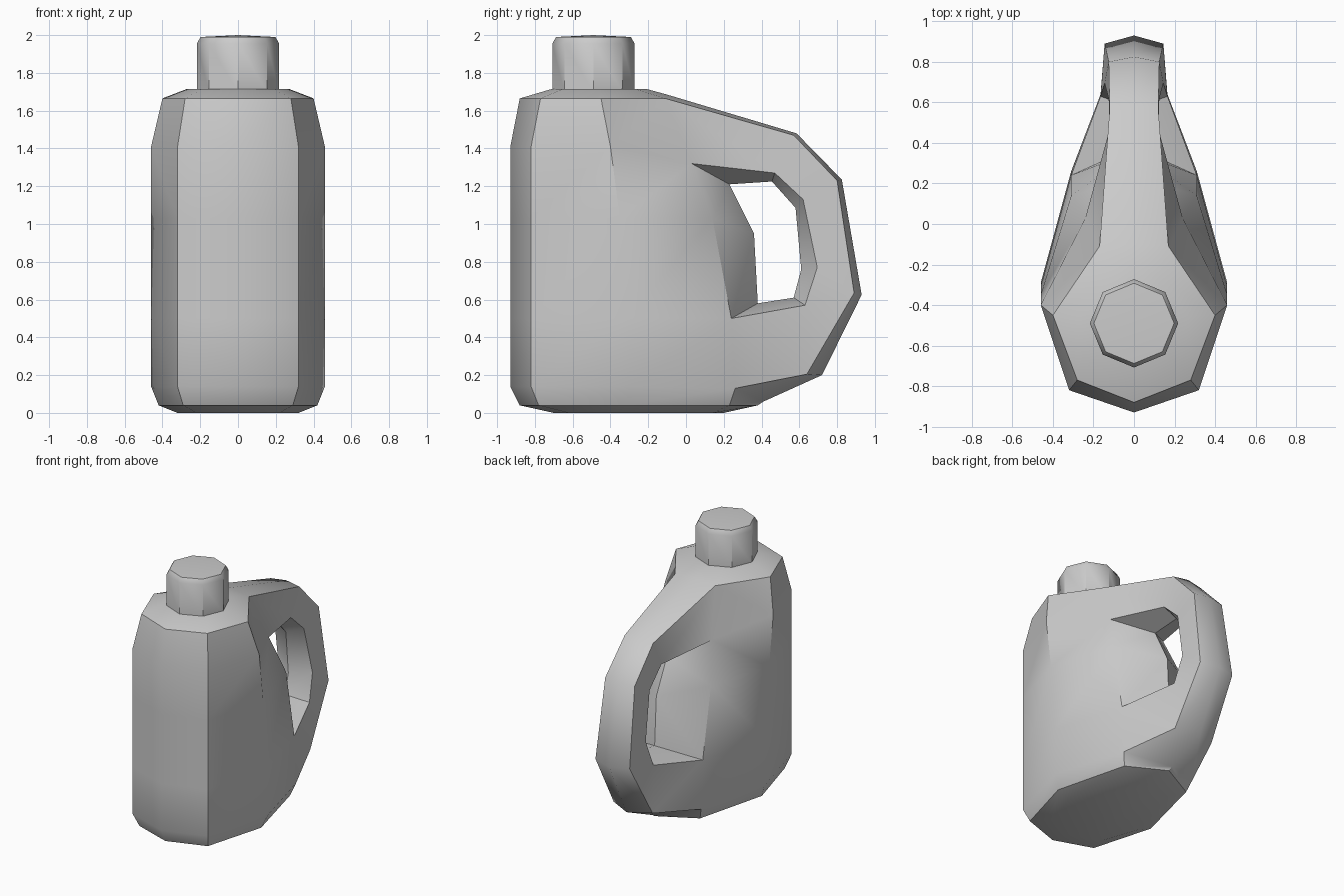
import bpy, bmesh
from math import radians, sin, cos, pi

if "Cube" in bpy.data.objects:
    bpy.data.objects.remove(bpy.data.objects["Cube"])


def finish(name, bm, angle):
    bmesh.ops.remove_doubles(bm, verts=bm.verts[:], dist=0.0005)
    bmesh.ops.recalc_face_normals(bm, faces=bm.faces[:])
    me = bpy.data.meshes.new(name)
    bm.to_mesh(me)
    bm.free()
    ob = bpy.data.objects.new(name, me)
    bpy.context.collection.objects.link(ob)
    bpy.ops.object.select_all(action='DESELECT')
    ob.select_set(True)
    bpy.context.view_layer.objects.active = ob
    bpy.ops.object.shade_smooth_by_angle(angle=radians(angle))


# Half cross-sections of the bottle, bottom to top:
# front z, front y, front corner x y, side x y, rear corner x y z, rear middle y z
sections = [
    (0.00, -0.70, 0.22, -0.62, 0.32, -0.33, 0.18, 0.14, 0.00, 0.20, 0.00),
    (0.04, -0.88, 0.29, -0.78, 0.42, -0.32, 0.28, 0.23, 0.04, 0.38, 0.04),
    (0.14, -0.93, 0.32, -0.82, 0.46, -0.29, 0.31, 0.26, 0.13, 0.41, 0.06),
    (0.50, -0.93, 0.32, -0.82, 0.46, -0.31, 0.31, 0.24, 0.50, 0.38, 0.58),
    (1.03, -0.93, 0.32, -0.82, 0.46, -0.35, 0.31, 0.14, 1.03, 0.36, 0.95),
    (1.41, -0.93, 0.32, -0.82, 0.46, -0.40, 0.24, 0.03, 1.32, 0.23, 1.21),
    (1.665, -0.88, 0.28, -0.77, 0.40, -0.45, 0.17, -0.11, 1.665, -0.10, 1.685),
    (1.715, -0.71, 0.19, -0.65, 0.27, -0.46, 0.13, -0.27, 1.715, -0.21, 1.715),
]
rings = [[(0, f, z), (ax, ay, z), (bx, by, z), (cx, cy, cz), (0, ky, kz)]
         for z, f, ax, ay, bx, by, cx, cy, cz, ky, kz in sections]

# Handle half-sections: half width, then y z of outer middle, outer side, inner side, inner middle
stations = [
    (0.12, 0.585, 1.48, 0.57, 1.47, 0.47, 1.27, 0.455, 1.225),
    (0.125, 0.825, 1.235, 0.80, 1.23, 0.62, 1.13, 0.58, 1.085),
    (0.145, 0.93, 0.625, 0.89, 0.635, 0.695, 0.77, 0.61, 0.76),
    (0.165, 0.72, 0.20, 0.64, 0.205, 0.63, 0.57, 0.57, 0.61),
]
handle = [[(0, a, b), (w, c, d), (w, e, f), (0, g, h)]
          for w, a, b, c, d, e, f, g, h in stations]
# The handle grows straight out of the open rear panels of the bottle
handle.insert(0, [rings[6][4], rings[6][3], rings[5][3], rings[5][4]])
handle.append([rings[2][4], rings[2][3], rings[3][3], rings[3][4]])

# Bottle body with handle, both halves welded into one skin
bm = bmesh.new()


def face(points, s):
    bm.faces.new([bm.verts.new((s * x, y, z)) for x, y, z in points])


for s in (1, -1):
    for i in range(len(rings) - 1):
        for j in range(4):
            if j == 3 and i in (2, 5):      # handle openings
                continue
            lo, hi = rings[i], rings[i + 1]
            face((lo[j], lo[j + 1], hi[j + 1], hi[j]), s)
    for p, q in zip(handle, handle[1:]):
        for j in range(3):
            face((p[j], p[j + 1], q[j + 1], q[j]), s)
    face(rings[0], s)
    face(rings[-1], s)
finish("bottle_body", bm, 40)

# Eight-sided screw cap with a chamfered rim and slightly domed top
bm = bmesh.new()
profile = [(0.218, 1.70), (0.218, 1.955), (0.198, 1.99)]
loops = [[bm.verts.new((r * sin(k * pi / 4), -0.49 + r * cos(k * pi / 4), z))
          for k in range(8)] for r, z in profile]
peak = bm.verts.new((0, -0.49, 2.0))
for k in range(8):
    n = (k + 1) % 8
    for lo, hi in zip(loops, loops[1:]):
        bm.faces.new((lo[k], lo[n], hi[n], hi[k]))
    bm.faces.new((loops[-1][k], loops[-1][n], peak))
bm.faces.new(loops[0])
finish("screw_cap", bm, 40)
